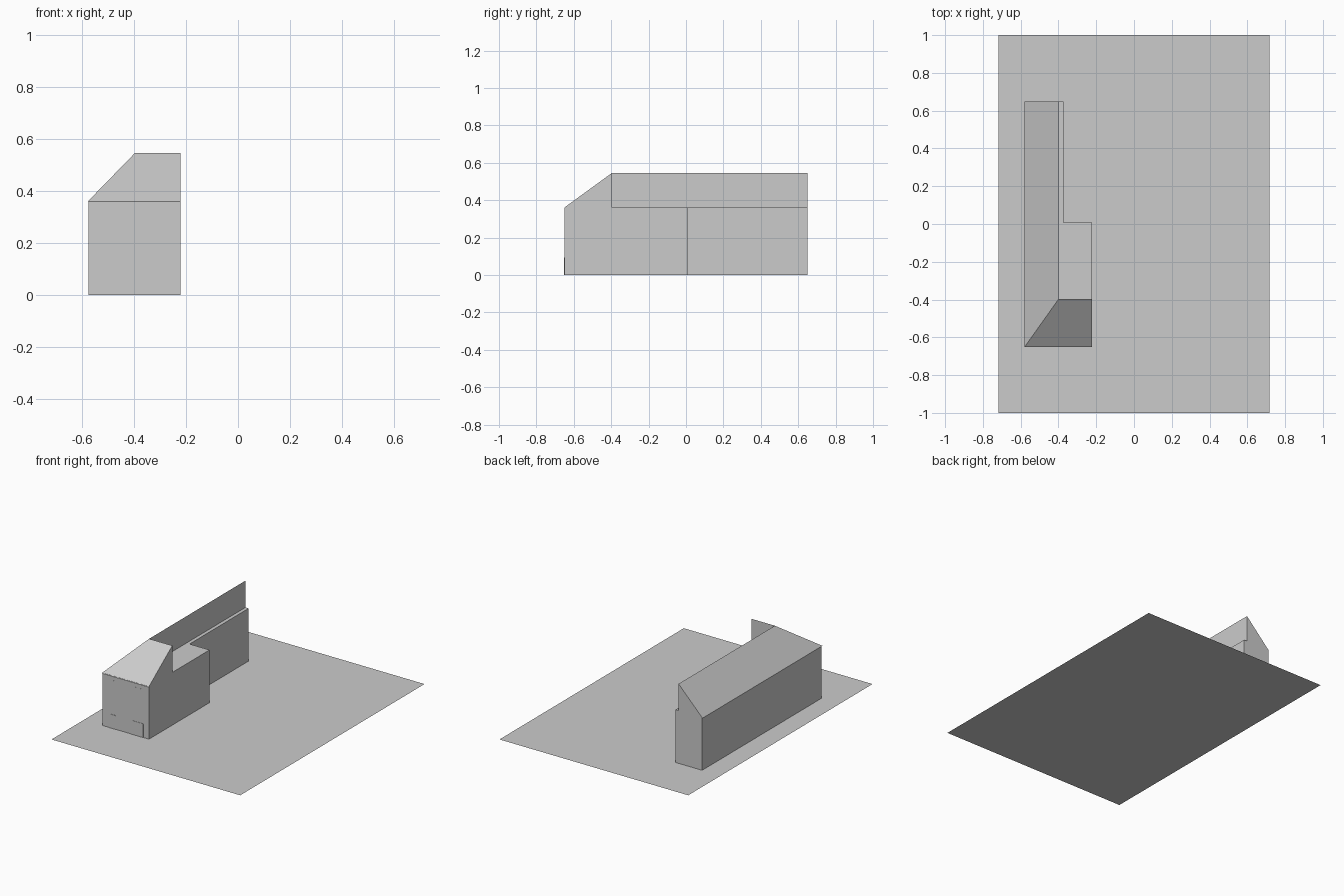
import bpy, bmesh

if "Cube" in bpy.data.objects:
    bpy.data.objects.remove(bpy.data.objects["Cube"])

# One plain grey for everything
grey = bpy.data.materials.new("plain_grey")
grey.diffuse_color = (0.6, 0.6, 0.6, 1)
grey.use_nodes = True
grey.node_tree.nodes["Principled BSDF"].inputs["Base Color"].default_value = grey.diffuse_color


def mesh_object(name, polygons):
    """Build an object from flat polygons, welding shared corners."""
    bm = bmesh.new()
    for poly in polygons:
        bm.faces.new([bm.verts.new(p) for p in poly])
    bmesh.ops.remove_doubles(bm, verts=bm.verts, dist=0.0001)
    mesh = bpy.data.meshes.new(name)
    bm.to_mesh(mesh)
    bm.free()
    mesh.materials.append(grey)
    obj = bpy.data.objects.new(name, mesh)
    bpy.context.collection.objects.link(obj)
    return obj


# Key lines of the L-shaped house
WEST, RIDGE, WING, EAST = -0.577, -0.398, -0.374, -0.222
FRONT, HIP, STEP, BACK = -0.649, -0.396, 0.008, 0.649
EAVE, TOP = 0.362, 0.546


def wall(a, b, z0=0.0, z1=EAVE):
    """Upright rectangle from plan point a to b."""
    return [(*a, z0), (*b, z0), (*b, z1), (*a, z1)]


# Ground sheet
mesh_object("ground_sheet", [[(-0.717, -1, 0), (0.717, -1, 0), (0.717, 1, 0), (-0.717, 1, 0)]])

# Walls, with the east and back gables running up to the roof
mesh_object("house_walls", [
    wall((WEST, FRONT), (EAST, FRONT)),
    wall((WEST, BACK), (WEST, FRONT)),
    [(EAST, FRONT, 0), (EAST, STEP, 0), (EAST, STEP, EAVE),
     (EAST, HIP, EAVE), (EAST, HIP, TOP), (EAST, FRONT, EAVE)],
    wall((EAST, STEP), (WING, STEP)),
    wall((WING, STEP), (WING, BACK)),
    [(WING, BACK, 0), (WEST, BACK, 0), (WEST, BACK, EAVE),
     (RIDGE, BACK, TOP), (RIDGE, BACK, EAVE), (WING, BACK, EAVE)],
])

# Upright walls behind the roof slopes
mesh_object("upper_walls", [
    wall((RIDGE, HIP), (RIDGE, BACK), EAVE, TOP),
    wall((EAST, HIP), (RIDGE, HIP), EAVE, TOP),
])

# Flat roof over the wing
mesh_object("flat_roof", [
    [(RIDGE, HIP, EAVE), (EAST, HIP, EAVE), (EAST, STEP, EAVE), (WING, STEP, EAVE),
     (WING, BACK, EAVE), (RIDGE, BACK, EAVE)],
])

# Sloping roof, hanging just past the eaves
o = 0.003
corner = (WEST - o, FRONT - o, EAVE - o)
mesh_object("sloping_roof", [
    [corner, (EAST, FRONT - o, EAVE - o), (EAST, HIP, TOP), (RIDGE, HIP, TOP)],
    [corner, (RIDGE, HIP, TOP), (RIDGE, BACK, TOP), (WEST - o, BACK, EAVE - o)],
])


# Doors and windows as thin plates with clipped top corners
def plate(name, x0, x1, z0, z1, depth):
    c, y = 0.004, FRONT - depth
    outline = [(x0, z0), (x1, z0), (x1, z1 - c), (x1 - c, z1), (x0 + c, z1), (x0, z1 - c)]
    polys = [[(x, y, z) for x, z in outline]]
    for (xa, za), (xb, zb) in zip(outline, outline[1:] + outline[:1]):
        polys.append([(xb, y, zb), (xa, y, za), (xa, FRONT, za), (xb, FRONT, zb)])
    mesh_object(name, polys)


plate("front_door", -0.52, -0.475, 0, 0.095, 0.002)
plate("wide_door", -0.353, -0.265, 0, 0.095, 0.002)
plate("left_window", -0.52, -0.475, 0.27, 0.33, 0.0005)
for i in range(2):
    x = -0.353 + 0.05 * i
    plate(f"right_window_{i + 1}", x, x + 0.038, 0.27, 0.33, 0.0005)
